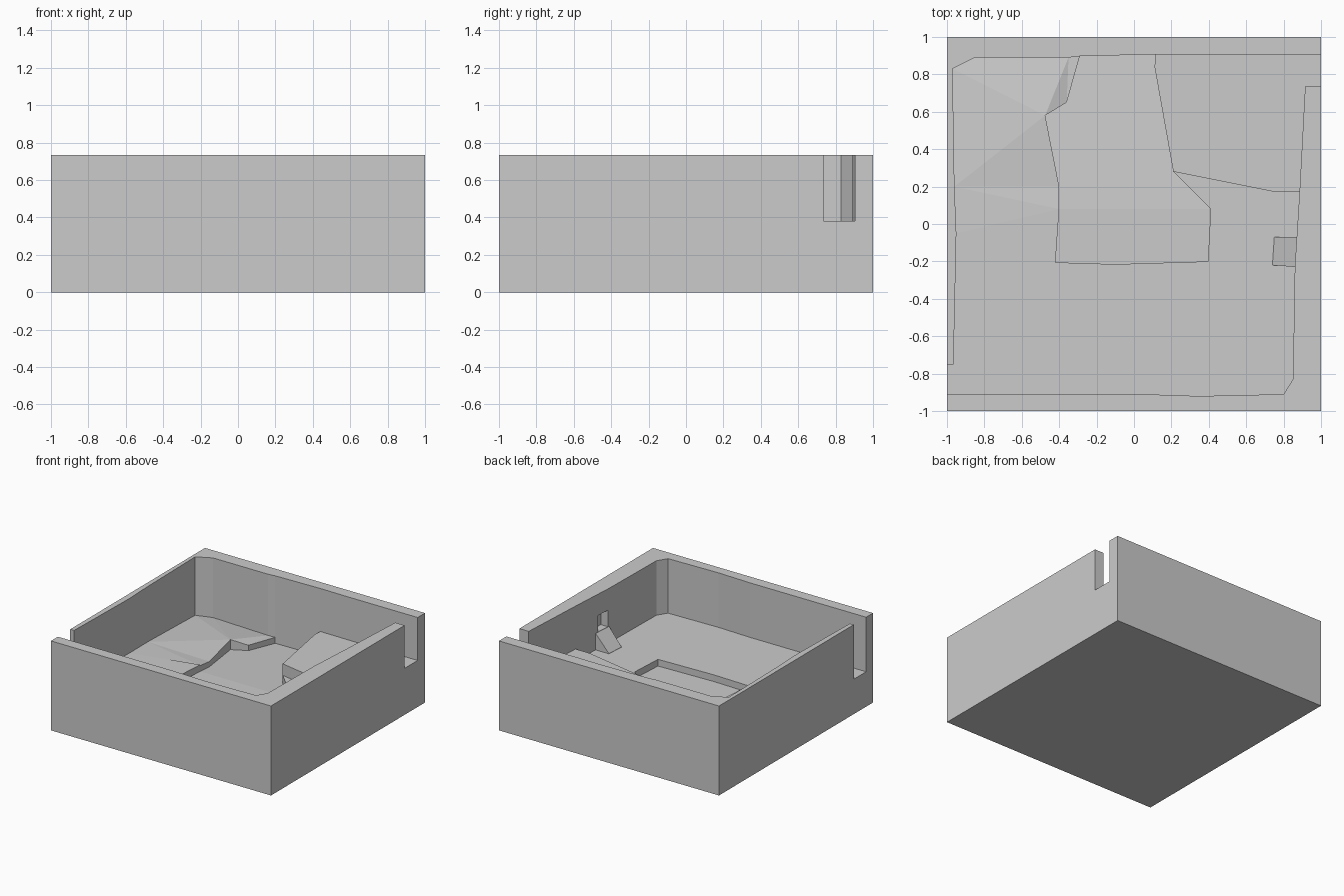
import bpy, bmesh

if "Cube" in bpy.data.objects:
    bpy.data.objects.remove(bpy.data.objects["Cube"])

TOP = 0.735      # rim height
LEDGE = 0.382    # raised platform, level with the right notch
FLOOR = 0.287    # main floor, level with the left notch


def prism(name, pts, top, z=None):
    """Vertical solid over an outline; each point may carry its own bottom z."""
    bm = bmesh.new()
    low = [bm.verts.new((p[0], p[1], p[2] if z is None else z)) for p in pts]
    high = [bm.verts.new((p[0], p[1], top)) for p in pts]
    n = len(pts)
    caps = [bm.faces.new(low), bm.faces.new(high)]
    for i in range(n):
        j = (i + 1) % n
        bm.faces.new((low[i], low[j], high[j], high[i]))
    bmesh.ops.triangulate(bm, faces=caps)
    bmesh.ops.recalc_face_normals(bm, faces=bm.faces)
    me = bpy.data.meshes.new(name)
    bm.to_mesh(me)
    bm.free()
    ob = bpy.data.objects.new(name, me)
    bpy.context.collection.objects.link(ob)
    return ob


def cut(target, cutter):
    """Carve the cutter out of the target and discard it."""
    mod = target.modifiers.new("cut", 'BOOLEAN')
    mod.operation, mod.solver, mod.object = 'DIFFERENCE', 'EXACT', cutter
    bpy.context.view_layer.objects.active = target
    bpy.ops.object.modifier_apply(modifier=mod.name)
    bpy.data.objects.remove(cutter, do_unlink=True)


# Outer block
room = prism("walled_room", [(-1, -1), (1, -1), (1, 1), (-1, 1)], TOP, 0)

# Inner wall line, split into stretches shared by the cutters
back = [(-0.97, 0.83), (-0.85, 0.89), (-0.35, 0.89), (-0.29, 0.897), (0.115, 0.907)]
notch_right = [(0.35, 0.904), (1.1, 0.904), (1.1, 0.735), (0.915, 0.735)]
platform_edge = [(0.11, 0.84), (0.21, 0.28), (0.76, 0.17)]
front = [(0.885, 0.17), (0.87, -0.07), (0.86, -0.23), (0.85, -0.83), (0.80, -0.91),
         (0.35, -0.92), (0.05, -0.91), (-1.1, -0.91), (-1.1, -0.75), (-0.965, -0.75),
         (-0.95, -0.05), (-0.96, 0.2)]

# Cavity to platform level, then down to the main floor
cut(room, prism("cavity_cutter", back + notch_right + front, 1.0, LEDGE))
cut(room, prism("floor_cutter", back + platform_edge + front, 0.98, FLOOR))

# Gently falling floor on the left
cut(room, prism("left_slope_cutter", [
    (-0.97, 0.83, 0.255), (-0.85, 0.89, 0.245), (-0.35, 0.89, 0.232), (-0.29, 0.897, 0.23),
    (-0.36, 0.65, 0.24), (-0.475, 0.58, 0.283), (-0.40, 0.20, 0.268), (-0.40, 0.08, 0.28),
    (-0.95, -0.05, 0.286), (-0.96, 0.2, 0.28)], 0.96))

# Sunken path: ramp down to the back, flat basin in the middle
ramp = [(-0.29, 0.897), (0.115, 0.907), (0.11, 0.84), (0.21, 0.28), (0.41, 0.08),
        (-0.40, 0.08), (-0.40, 0.20), (-0.475, 0.58), (-0.36, 0.65)]
cut(room, prism("ramp_cutter",
                [(x, y, 0.232 - 0.063 * (y - 0.08)) for x, y in ramp], 0.94))
cut(room, prism("basin_cutter", [(-0.40, 0.08), (0.41, 0.08), (0.395, -0.20),
                                 (-0.1, -0.215), (-0.42, -0.205)], 0.92, 0.232))

# Small niche in the right wall above the wedge
cut(room, prism("niche_cutter", [(0.8, -0.215), (0.925, -0.215),
                                 (0.925, -0.10), (0.8, -0.10)], 0.56, 0.425))

# Wedge step leading up to the niche
wedge = prism("wedge_step", [(0.74, -0.22), (0.862, -0.23), (0.872, -0.07), (0.75, -0.07)],
              0.425, 0.28)
for v in wedge.data.vertices:
    if v.co.z > 0.4 and v.co.x < 0.8:
        v.co.z = FLOOR + 0.002
